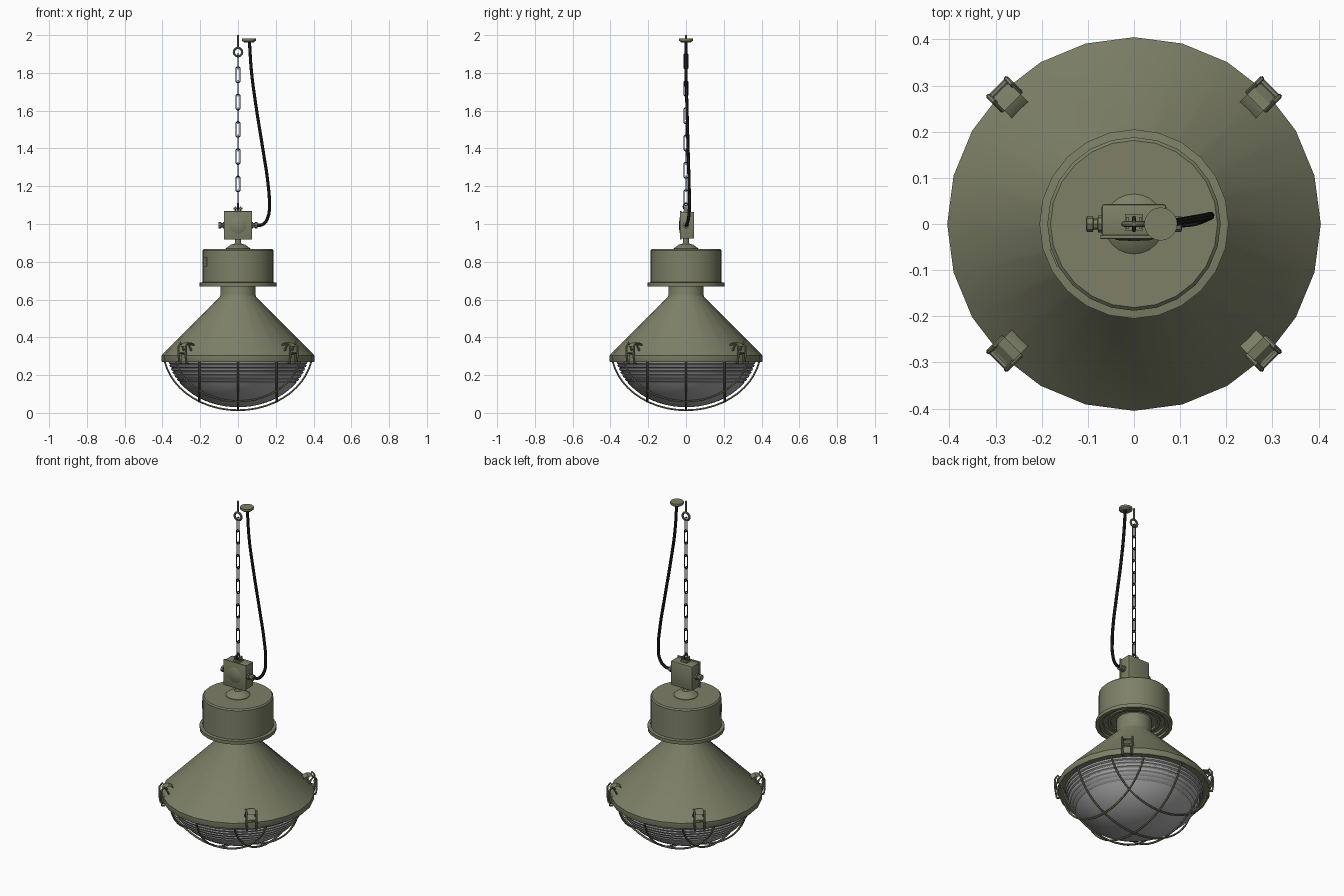
import bpy, bmesh, math
from mathutils import Vector, Matrix

if "Cube" in bpy.data.objects:
    bpy.data.objects.remove(bpy.data.objects["Cube"])


def material(name, rgb):
    m = bpy.data.materials.new(name)
    m.diffuse_color = (*rgb, 1)
    m.use_nodes = True
    m.node_tree.nodes["Principled BSDF"].inputs["Base Color"].default_value = m.diffuse_color
    return m


GREEN = material("olive_green_paint", (0.205, 0.215, 0.135))
GLASS = material("grey_glass", (0.42, 0.42, 0.43))
BLACK = material("black_rubber", (0.016, 0.016, 0.015))
STEEL = material("dark_steel", (0.05, 0.05, 0.055))


def finish(bm, name, mat, smooth=True, matrix=None):
    bmesh.ops.recalc_face_normals(bm, faces=bm.faces)
    if matrix:
        bm.transform(matrix)
    me = bpy.data.meshes.new(name)
    bm.to_mesh(me)
    bm.free()
    me.materials.append(mat)
    ob = bpy.data.objects.new(name, me)
    bpy.context.collection.objects.link(ob)
    if smooth:
        shade(ob)
    return ob


def shade(ob):
    bpy.ops.object.select_all(action='DESELECT')
    ob.select_set(True)
    bpy.context.view_layer.objects.active = ob
    bpy.ops.object.shade_smooth_by_angle(angle=math.radians(32))


def lathe(name, profile, mat, sides=24, matrix=None):
    """Revolve (radius, height) points around z."""
    bm = bmesh.new()
    rings = []
    for r, z in profile:
        if r < 1e-5:
            rings.append([bm.verts.new((0, 0, z))])
        else:
            rings.append([bm.verts.new((r * math.cos(2 * math.pi * i / sides),
                                        r * math.sin(2 * math.pi * i / sides), z)) for i in range(sides)])
    for a, b in zip(rings, rings[1:]):
        for i in range(sides):
            j = (i + 1) % sides
            quad = [a[i % len(a)], a[j % len(a)], b[j % len(b)], b[i % len(b)]]
            bm.faces.new(list(dict.fromkeys(quad)))
    return finish(bm, name, mat, True, matrix)


def box(name, size, loc, mat, bevel=0.0, matrix=None):
    bm = bmesh.new()
    bmesh.ops.create_cube(bm, size=1, matrix=Matrix.Translation(loc) @ Matrix.Diagonal((*size, 1)))
    if bevel:
        bmesh.ops.bevel(bm, geom=bm.edges[:], offset=bevel, segments=2, affect='EDGES', profile=0.5)
    return finish(bm, name, mat, True, matrix)


def tube(name, pts, radius, mat, closed=False, smooth_path=False, res=2, matrix=None):
    """Round wire along a path, turned into a mesh."""
    cu = bpy.data.curves.new(name, 'CURVE')
    cu.dimensions = '3D'
    cu.bevel_depth, cu.bevel_resolution, cu.use_fill_caps = radius, res, True
    if smooth_path:
        sp = cu.splines.new('BEZIER')
        sp.bezier_points.add(len(pts) - 1)
        for bp, p in zip(sp.bezier_points, pts):
            bp.co = p
            bp.handle_left_type = bp.handle_right_type = 'AUTO'
        sp.resolution_u = 6
    else:
        sp = cu.splines.new('POLY')
        sp.points.add(len(pts) - 1)
        for sp_pt, p in zip(sp.points, pts):
            sp_pt.co = (*p, 1)
    sp.use_cyclic_u = closed
    ob = bpy.data.objects.new(name, cu)
    bpy.context.collection.objects.link(ob)
    bpy.ops.object.select_all(action='DESELECT')
    ob.select_set(True)
    bpy.context.view_layer.objects.active = ob
    bpy.ops.object.convert(target='MESH')
    ob = bpy.context.object
    if matrix:
        ob.data.transform(matrix)
    ob.data.materials.clear()
    ob.data.materials.append(mat)
    shade(ob)
    return ob


# Conical reflector shade with its rim and neck
lathe("shade", [(0.355, 0.285), (0.36, 0.27), (0.403, 0.27), (0.405, 0.275), (0.405, 0.303), (0.399, 0.31),
                (0.096, 0.615), (0.093, 0.625), (0.093, 0.70)], GREEN)

# Ballast housing with flange and stepped underside
lathe("housing", [(0.09, 0.705), (0.125, 0.705), (0.125, 0.692), (0.14, 0.692), (0.14, 0.70), (0.165, 0.70),
                  (0.165, 0.685), (0.183, 0.685), (0.183, 0.67), (0.204, 0.67), (0.205, 0.69), (0.188, 0.692),
                  (0.188, 0.86), (0.181, 0.867), (0, 0.867)], GREEN)
lathe("housing_cap", [(0.065, 0.865), (0.065, 0.87), (0.037, 0.892), (0.02, 0.894), (0.016, 0.90),
                      (0.016, 0.93), (0, 0.93)], GREEN)
box("rating_plate", (0.006, 0.04, 0.048), (0.187, 0, 0.80), GREEN,
    matrix=Matrix.Rotation(math.radians(203), 4, 'Z'))

# Ribbed glass bowl: sawtooth ribs above, smooth bowl below


def bowl_r(z, a=0.375, b=0.30, c=0.33):
    return a * math.sqrt(max(0, 1 - ((c - z) / b) ** 2))


ribs = []
for i in range(7):
    z = 0.275 - i * 0.0186
    ribs += [(bowl_r(z) - 0.009, z), (bowl_r(z - 0.003) + 0.001, z - 0.003), (bowl_r(z - 0.013), z - 0.013)]
low = [(0.375 * math.sin(t), 0.33 - 0.30 * math.cos(t)) for t in [math.radians(51 - 51 * k / 9) for k in range(10)]]
lathe("glass_bowl", ribs + low, GLASS, 48)

# Wire guard: parallel bars in both directions following the bowl
for turn, label in ((0, "x"), (math.pi / 2, "y")):
    for n, off in enumerate((-0.205, 0, 0.205)):
        end = math.sqrt(0.388 ** 2 - off ** 2)
        pts = []
        for k in range(25):
            s = end * math.sin(math.pi / 2 * (k / 12 - 1))
            q = (s * s + off * off) / 0.395 ** 2
            pts.append((s, off, 0.334 - 0.32 * math.sqrt(1 - q)))
        tube(f"guard_wire_{label}_{n}", pts, 0.0055, GREEN, res=1, matrix=Matrix.Rotation(turn, 4, 'Z'))

# Four rim clamps: curved lever, side cheeks and wire bail
for n in range(4):
    turn = Matrix.Rotation(math.radians(45 + 90 * n), 4, 'Z')
    bm = bmesh.new()
    arc = [(0.343, 0.348), (0.355, 0.364), (0.372, 0.372), (0.392, 0.368), (0.408, 0.352)]
    rows = [[bm.verts.new((r, y, z)) for r, z in arc] for y in (-0.025, 0.025)]
    faces = [bm.faces.new((rows[0][i], rows[0][i + 1], rows[1][i + 1], rows[1][i])) for i in range(4)]
    bmesh.ops.solidify(bm, geom=faces, thickness=0.005)
    finish(bm, f"clamp_lever_{n}", GREEN, True, turn)
    box(f"clamp_base_{n}", (0.012, 0.036, 0.04), (0.402, 0, 0.29), GREEN, matrix=turn)
    for s in (-1, 1):
        tube(f"clamp_bail_{n}_{s}", [(0.376, s * 0.027, 0.33), (0.403, s * 0.027, 0.372), (0.417, s * 0.027, 0.352),
                                     (0.419, s * 0.027, 0.30), (0.414, s * 0.025, 0.265),
                                     (0.398, s * 0.022, 0.263)], 0.0055, GREEN, res=1, matrix=turn)
    tube(f"clamp_pin_{n}", [(0.415, -0.027, 0.318), (0.415, 0.027, 0.318)], 0.006, GREEN, res=1, matrix=turn)

# Junction box with lid, round boss and cable glands
box("junction_box", (0.14, 0.07, 0.142), (0, 0.008, 0.993), GREEN, 0.006)
box("box_lid", (0.148, 0.008, 0.15), (0, -0.028, 0.993), GREEN, 0.002)
lathe("lid_boss", [(0.045, 0), (0.038, 0.004), (0, 0.006)], GREEN, 20,
      Matrix.Translation((0, -0.031, 0.993)) @ Matrix.Rotation(math.pi / 2, 4, 'X'))
for s in (-1, 1):
    m = Matrix.Translation((0, 0, 0.993)) @ Matrix.Rotation(s * math.pi / 2, 4, 'Y')
    lathe(f"cable_gland_{s}", [(0.018, 0.065), (0.018, 0.078), (0.012, 0.079), (0.012, 0.088), (0.017, 0.089),
                               (0.017, 0.102), (0.012, 0.104), (0, 0.104)], GREEN, 8, m)

# Hanging lug on the box
box("lug_base", (0.04, 0.036, 0.01), (0, 0.004, 1.067), GREEN)
for s in (-1, 1):
    box(f"lug_ear_{s}", (0.006, 0.026, 0.025), (s * 0.014, 0.002, 1.08), GREEN)
tube("lug_pin", [(-0.024, 0, 1.083), (0.024, 0, 1.083)], 0.005, GREEN)
tube("lug_ring", [(0, 0.014 * math.cos(t), 1.092 + 0.018 * math.sin(t))
                  for t in [2 * math.pi * k / 12 for k in range(12)]], 0.004, STEEL, closed=True)

# Chain of long links, alternately turned
for i in range(11):
    zc = 1.862 - i * 0.0722
    w, h = 0.0105, 0.041
    loop = [(w, h - 0.006), (w - 0.006, h), (-w + 0.006, h), (-w, h - 0.006),
            (-w, -h + 0.006), (-w + 0.006, -h), (w - 0.006, -h), (w, -h + 0.006)]
    turn = Matrix.Translation((0, 0, zc)) @ Matrix.Rotation(math.pi / 2 * ((i + 1) % 2), 4, 'Z')
    tube(f"chain_link_{i}", [(x, 0, z) for x, z in loop], 0.0035, STEEL, closed=True, res=1, matrix=turn)

# Ceiling eye hook
tube("eye_ring", [(0.022 * math.cos(t), 0, 1.91 + 0.022 * math.sin(t))
                  for t in [2 * math.pi * k / 20 for k in range(20)]], 0.006, GREEN, closed=True)
tube("eye_shank", [(0, 0, 1.93), (0, 0, 2.0)], 0.0045, GREEN)

# Power cable and ceiling rose
tube("power_cable", [(0.095, 0, 0.993), (0.13, 0.004, 0.997), (0.158, 0.014, 1.035), (0.166, 0.018, 1.11),
                     (0.158, 0.016, 1.22), (0.131, 0.011, 1.40), (0.096, 0.005, 1.62), (0.072, 0, 1.80),
                     (0.06, 0, 1.97)], 0.0085, BLACK, smooth_path=True)
lathe("ceiling_rose", [(0, 1.962), (0.026, 1.962), (0.036, 1.97), (0.036, 1.982), (0, 1.982)], GREEN, 20,
      Matrix.Translation((0.058, 0, 0)))
